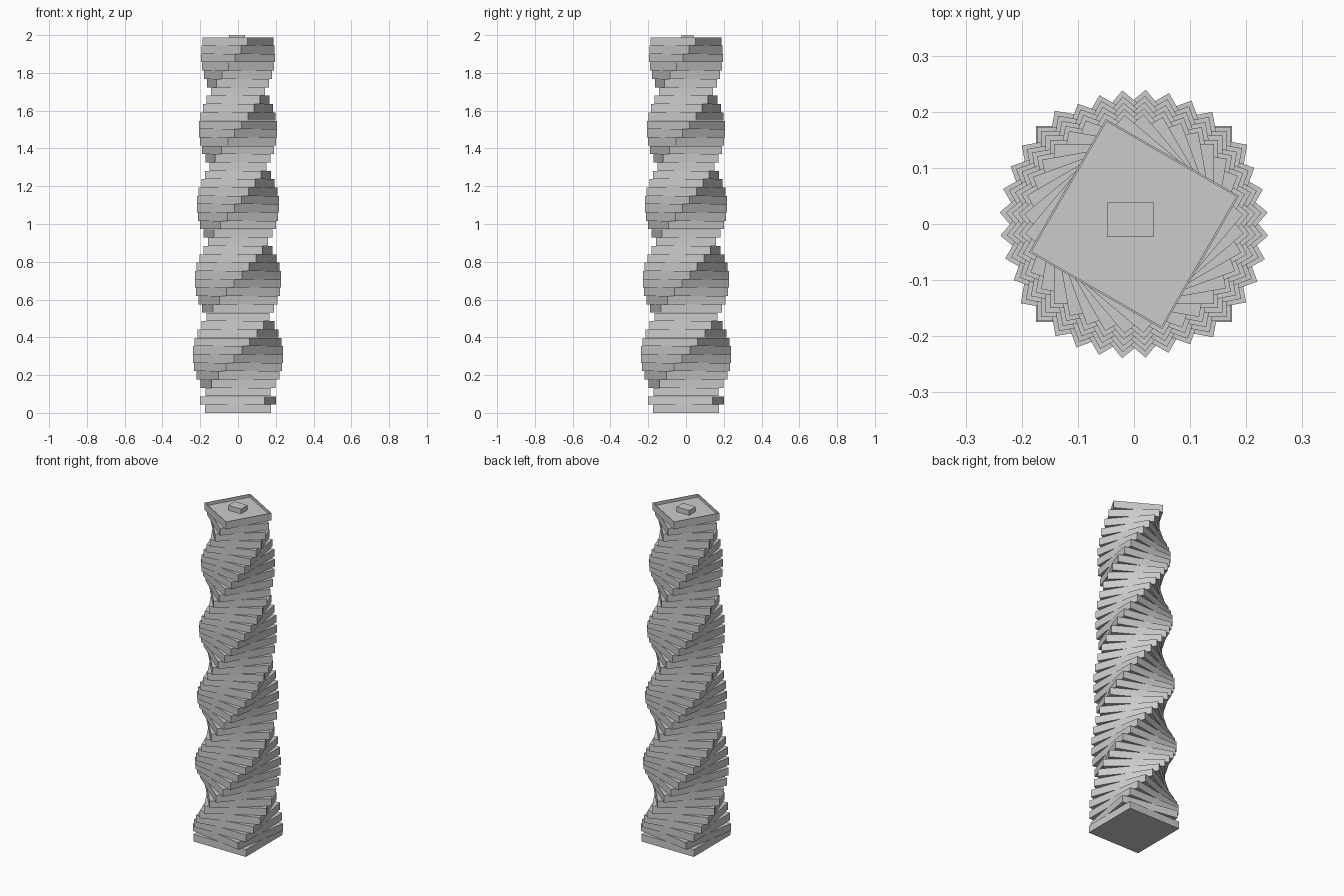
import bpy, bmesh
from math import radians

if "Cube" in bpy.data.objects:
    bpy.data.objects.remove(bpy.data.objects["Cube"])

FLOORS, PITCH, GAP = 45, 0.0442, 0.0004
S0, S1 = 0.175, 0.137      # half widths at base and roof


def slab(name, hx, hy, z0, z1, angle=0, x=0, y=0):
    """Box with the given half sizes, turned about z."""
    bm = bmesh.new()
    bmesh.ops.create_cube(bm, size=1)
    for v in bm.verts:
        v.co = (v.co.x * 2 * hx, v.co.y * 2 * hy, z0 if v.co.z < 0 else z1)
    me = bpy.data.meshes.new(name)
    bm.to_mesh(me)
    bm.free()
    ob = bpy.data.objects.new(name, me)
    ob.location = (x, y, 0)
    ob.rotation_euler.z = radians(angle)
    bpy.context.collection.objects.link(ob)
    return ob


# square base, then tapering floors each turned ten degrees more
for i in range(FLOORS):
    s = S0 + (S1 - S0) * i / (FLOORS - 1)
    angle = 0 if i == 0 else (i - 2) * 10
    name = "base" if i == 0 else f"floor_{i:02d}"
    top = slab(name, s, s, i * PITCH, (i + 1) * PITCH - GAP, angle)

# sunken roof with a thin parapet on the last floor
top.name = "roof_floor"
bm = bmesh.new()
bm.from_mesh(top.data)
bm.normal_update()
roof = max(bm.faces, key=lambda f: f.calc_center_median().z)
bmesh.ops.inset_region(bm, faces=[roof], thickness=0.005)
ret = bmesh.ops.extrude_discrete_faces(bm, faces=[roof])
bmesh.ops.translate(bm, verts=ret["faces"][0].verts[:], vec=(0, 0, -0.018))
bm.to_mesh(top.data)
bm.free()

# plant room box on the roof
slab("roof_box", 0.042, 0.031, 1.97, 2.0, 0, -0.006, 0.0075)
